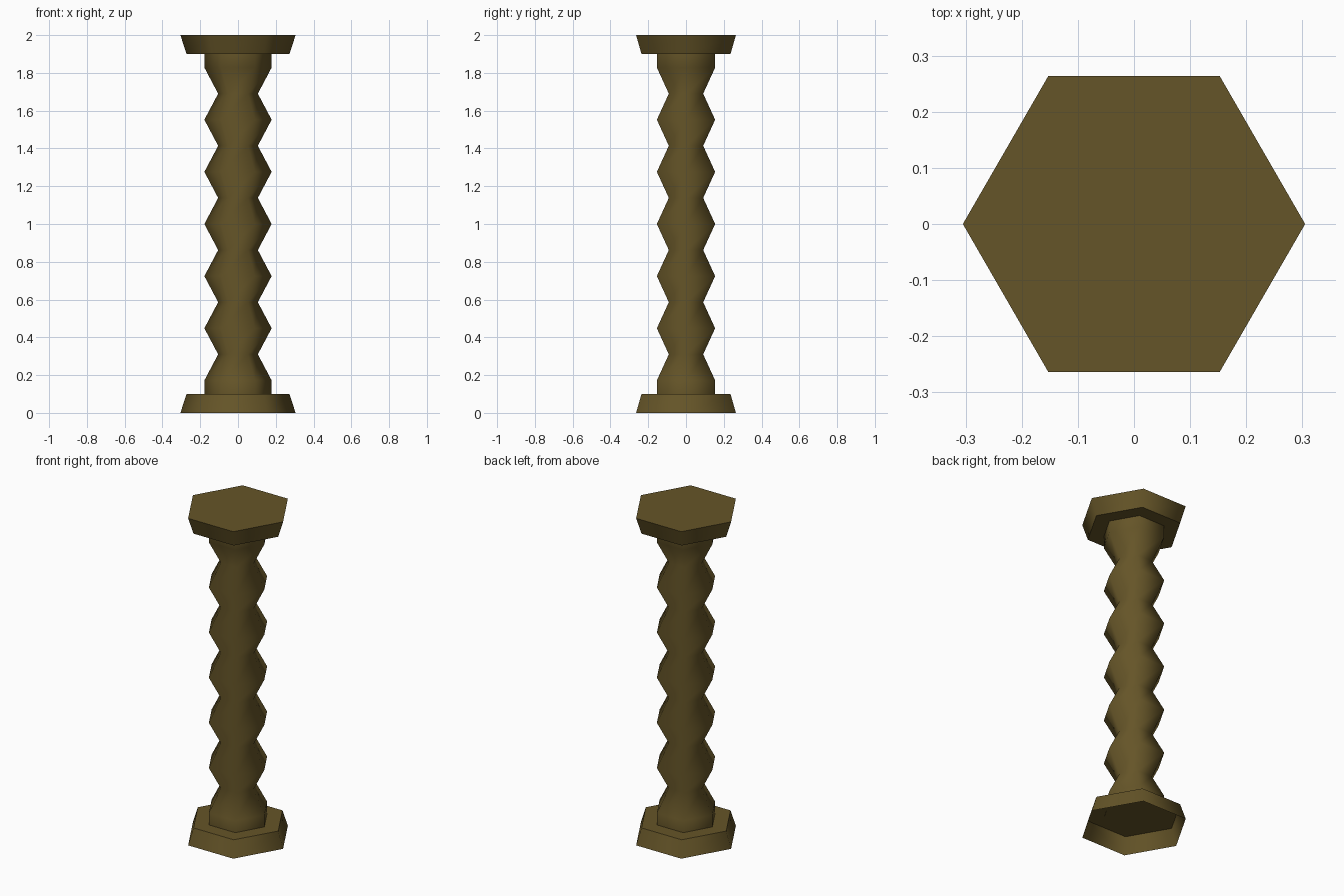
import bpy, bmesh, math

cube = bpy.data.objects.get("Cube")
if cube:
    bpy.data.objects.remove(cube, do_unlink=True)

bronze = bpy.data.materials.new("dark_bronze")
bronze.use_nodes = True
bronze.diffuse_color = (0.13, 0.09, 0.021, 1)
bronze.node_tree.nodes["Principled BSDF"].inputs["Base Color"].default_value = bronze.diffuse_color

SIDES = 6


def lathe(name, profile, cap_bottom=True, cap_top=True):
    """Hexagonal stack of rings from (radius, height) pairs, corners on the x axis."""
    bm = bmesh.new()
    rings = []
    for r, z in profile:
        angles = [math.tau * i / SIDES for i in range(SIDES)]
        rings.append([bm.verts.new((r * math.cos(a), r * math.sin(a), z)) for a in angles])
    for low, high in zip(rings, rings[1:]):
        for i in range(SIDES):
            j = (i + 1) % SIDES
            bm.faces.new((low[i], low[j], high[j], high[i]))
    if cap_bottom:
        bm.faces.new(rings[0][::-1])
    if cap_top:
        bm.faces.new(rings[-1])
    mesh = bpy.data.meshes.new(name)
    bm.to_mesh(mesh)
    bm.free()
    mesh.materials.append(bronze)
    obj = bpy.data.objects.new(name, mesh)
    bpy.context.collection.objects.link(obj)
    bpy.ops.object.select_all(action="DESELECT")
    obj.select_set(True)
    bpy.context.view_layer.objects.active = obj
    bpy.ops.object.shade_smooth_by_angle(angle=math.radians(65))
    return obj


# Flared slabs at both ends; the foot is hollow underneath
SLAB, WIDE, NECK = 0.1, 0.305, 0.272
lathe("base", [(WIDE, 0), (NECK, SLAB)], cap_bottom=False)
lathe("capital", [(NECK, 2 - SLAB), (WIDE, 2)])

# Zigzag shaft with straight collars at the ends
BULGE, WAIST, STEPS = 0.178, 0.105, 12
first, last = 0.172, 1.828
profile = [(BULGE, SLAB - 0.002)]
for i in range(STEPS + 1):
    z = first + (last - first) * i / STEPS
    profile.append((WAIST if i % 2 else BULGE, z))
profile.append((BULGE, 2 - SLAB + 0.002))
lathe("shaft", profile)
